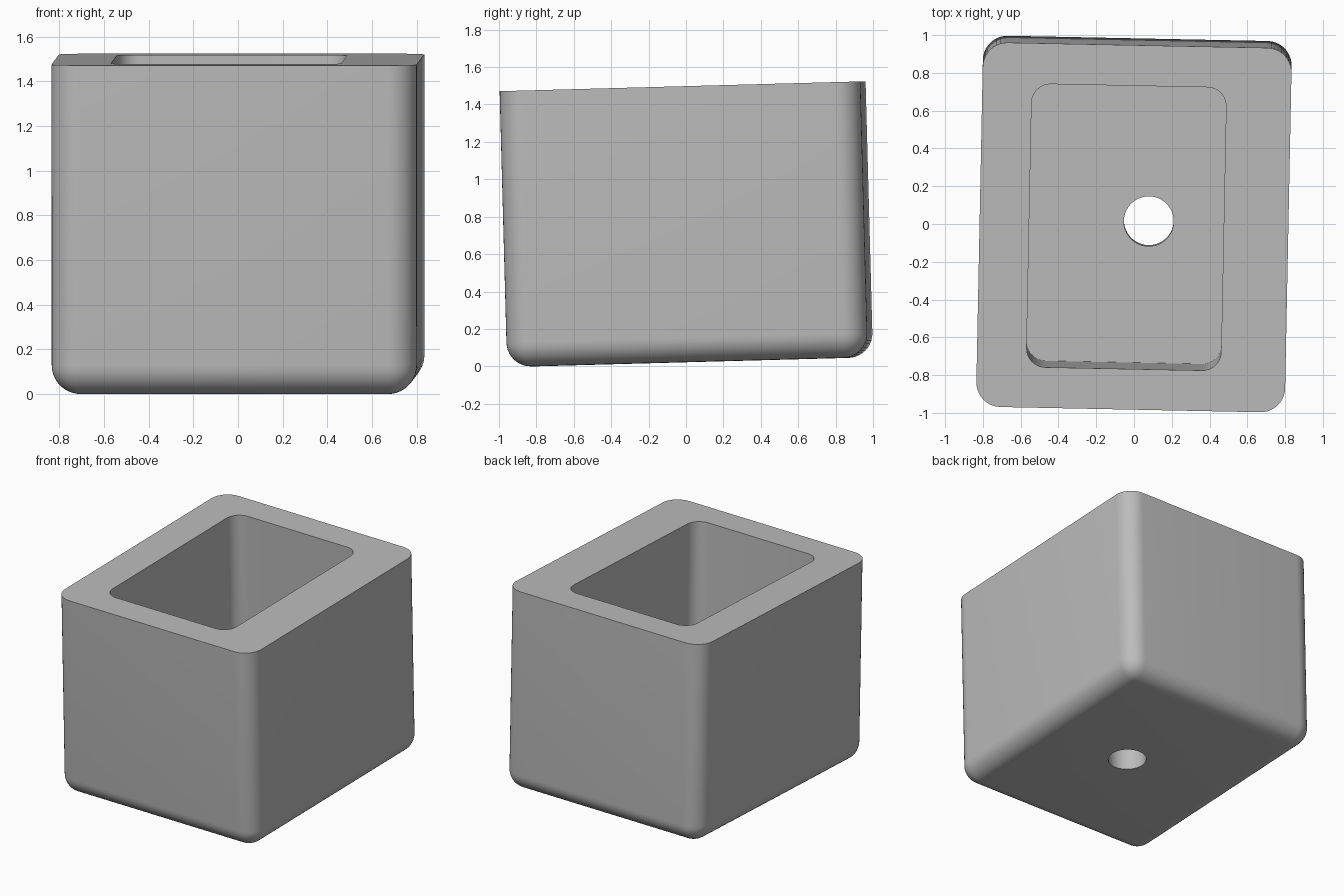
import bpy, bmesh, math
from mathutils import Matrix, Vector

cube = bpy.data.objects.get("Cube")
if cube:
    bpy.data.objects.remove(cube, do_unlink=True)

WIDTH, DEPTH, HEIGHT = 1.635, 1.93, 1.475
FLOOR = 0.21

grey = bpy.data.materials.new("plain grey")
grey.use_nodes = True
colour = (0.5, 0.5, 0.5, 1)
grey.diffuse_color = colour
grey.node_tree.nodes["Principled BSDF"].inputs["Base Color"].default_value = colour


def add_object(name, bm):
    mesh = bpy.data.meshes.new(name)
    bm.to_mesh(mesh)
    bm.free()
    mesh.materials.append(grey)
    obj = bpy.data.objects.new(name, mesh)
    bpy.context.collection.objects.link(obj)
    return obj


def rounded_box(name, size, centre, radius, round_bottom):
    """Box with rounded upright edges and, if asked, rounded bottom edges."""
    bm = bmesh.new()
    bmesh.ops.create_cube(bm, size=1)
    bmesh.ops.scale(bm, vec=size, verts=bm.verts)
    bmesh.ops.translate(bm, vec=centre, verts=bm.verts)
    edges = []
    for e in bm.edges:
        a, b = (v.co.z for v in e.verts)
        upright = abs(a - b) > 0.1
        bottom = max(a, b) < centre[2]
        if upright or (bottom and round_bottom):
            edges.append(e)
    bmesh.ops.bevel(bm, geom=edges, offset=radius, segments=10,
                    profile=0.5, affect='EDGES')
    return add_object(name, bm)


# Outer block
planter = rounded_box("planter_box", (WIDTH, DEPTH, HEIGHT),
                      (0, 0, HEIGHT / 2), 0.13, True)

# Off-centre cavity, open at the top
cavity = rounded_box("cavity_cutter", (1.03, 1.5, HEIGHT),
                     (-0.04, 0, FLOOR + HEIGHT / 2), 0.1, False)

# Round drain hole through the floor
bm = bmesh.new()
bmesh.ops.create_cone(bm, cap_ends=True, segments=48, radius1=0.132,
                      radius2=0.132, depth=1,
                      matrix=Matrix.Translation((0.078, 0, 0)))
drain = add_object("drain_cutter", bm)

for cutter in (cavity, drain):
    cutter.hide_render = True
    mod = planter.modifiers.new("cut", 'BOOLEAN')
    mod.operation = 'DIFFERENCE'
    mod.solver = 'EXACT'
    mod.object = cutter

bpy.ops.object.select_all(action='DESELECT')
bpy.context.view_layer.objects.active = planter
planter.select_set(True)
for mod in list(planter.modifiers):
    bpy.ops.object.modifier_apply(modifier=mod.name)
for cutter in (cavity, drain):
    bpy.data.objects.remove(cutter, do_unlink=True)

# Slight lean and turn of the whole block, then rest it on the ground
mesh = planter.data
mesh.transform(Matrix.Rotation(math.radians(-1.15), 4, 'Z')
               @ Matrix.Rotation(math.radians(1.55), 4, 'X'))
low, high = (Vector([pick(v.co[i] for v in mesh.vertices) for i in range(3)])
             for pick in (min, max))
middle = (low + high) / 2
mesh.transform(Matrix.Translation((-middle.x, -middle.y, -low.z)))

bpy.ops.object.shade_smooth_by_angle(angle=math.radians(30))
